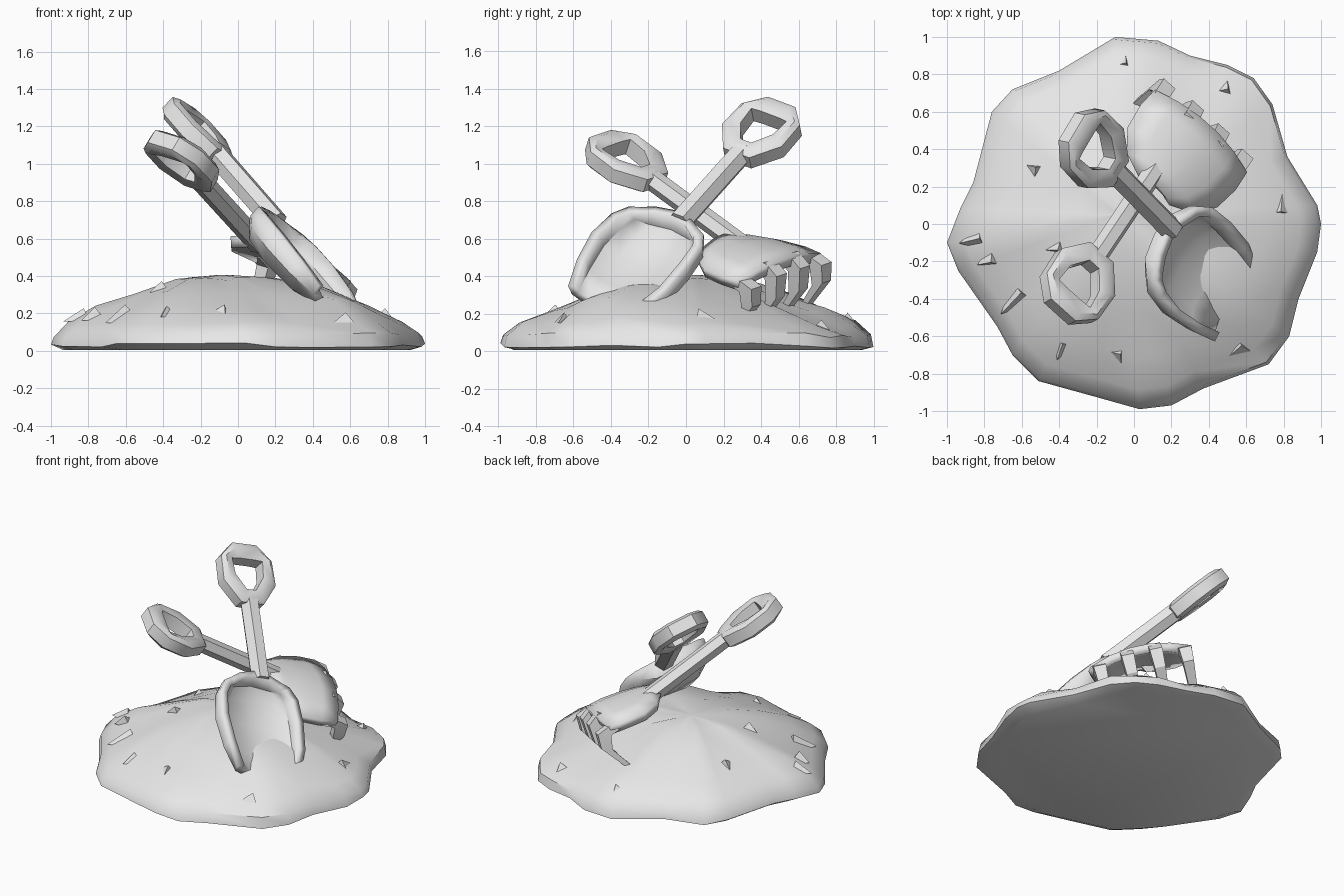
import bpy, bmesh, math, random
from mathutils import Vector, Matrix
from mathutils.bvhtree import BVHTree

if "Cube" in bpy.data.objects:
    bpy.data.objects.remove(bpy.data.objects["Cube"])

random.seed(4)
grey = bpy.data.materials.new("grey")
grey.diffuse_color = (0.8, 0.8, 0.8, 1)
grey.use_nodes = True
grey.node_tree.nodes["Principled BSDF"].inputs["Base Color"].default_value = grey.diffuse_color


def make(name, verts, faces, thick=0, angle=40):
    me = bpy.data.meshes.new(name)
    me.from_pydata([tuple(v) for v in verts], [], faces)
    bm = bmesh.new()
    bm.from_mesh(me)
    bmesh.ops.recalc_face_normals(bm, faces=bm.faces)
    bm.to_mesh(me)
    bm.free()
    ob = bpy.data.objects.new(name, me)
    bpy.context.collection.objects.link(ob)
    me.materials.append(grey)
    if thick:
        mod = ob.modifiers.new("thickness", 'SOLIDIFY')
        mod.thickness, mod.offset = thick, 0
    bpy.ops.object.select_all(action='DESELECT')
    ob.select_set(True)
    bpy.context.view_layer.objects.active = ob
    bpy.ops.object.shade_smooth_by_angle(angle=math.radians(angle))
    return ob


def skin(rows, closed_rows=False, loop=True, caps=False):
    """Quads between equally long rows of points."""
    n, m = len(rows[0]), len(rows)
    verts = [v for r in rows for v in r]
    faces = []
    for i in range(m if closed_rows else m - 1):
        for j in range(n if loop else n - 1):
            a, b = i * n, ((i + 1) % m) * n
            k = (j + 1) % n
            faces.append((a + j, a + k, b + k, b + j))
    if caps:
        faces += [tuple(range(n)), tuple(range((m - 1) * n, m * n))]
    return verts, faces


# Sand mound: outline shrunk towards the peak at rising heights
outline = [(-.1, 1), (.13, .98), (.3, .9), (.5, .85), (.64, .78), (.74, .64), (.82, .36),
           (.98, .1), (1, 0), (.98, -.15), (.88, -.4), (.83, -.6), (.72, -.75), (.37, -.88),
           (.2, -.97), (.03, -.99), (-.22, -.92), (-.51, -.84), (-.65, -.7), (-.73, -.55),
           (-.94, -.25), (-1, -.1), (-.93, .08), (-.86, .22), (-.76, .6), (-.65, .72), (-.4, .82)]
levels = [(.93, .005), (1, .03), (.985, .085), (.9, .15), (.74, .228), (.52, .31), (.27, .38), (.04, .405)]
peak = Vector((-.08, .05))


def swell(x, y):
    g = lambda cx, cy, r: math.exp(-((x - cx) ** 2 + (y - cy) ** 2) / r ** 2)
    return .06 * g(.52, -.35, .25) - .06 * g(.38, .55, .25)


rows = []
for f, z in levels:
    row = []
    for x, y in outline:
        p = peak.lerp(Vector((x, y)), f)
        bump = swell(*p) + random.uniform(-.014, .014) if .1 < f < .95 and z > .01 else 0
        if f > .95:
            bump = random.uniform(-.015, .015)
        row.append(Vector((p.x, p.y, z + bump)))
    rows.append(row)
mv, mf = skin(rows, caps=True)
make("sand_mound", mv, mf, angle=45)
ground = BVHTree.FromPolygons(mv, mf)


class Frame:
    """Tool space: t along the handle, w across, u out of the tool plane."""
    def __init__(self, origin, d, w):
        self.o, self.d = Vector(origin), Vector(d).normalized()
        w = Vector(w)
        self.w = (w - self.d * w.dot(self.d)).normalized()
        self.u = self.d.cross(self.w)
        if self.u.z < 0:
            self.u = -self.u

    def __call__(self, t, w, u):
        return self.o + self.d * t + self.w * w + self.u * u


def grip_and_shaft(name, fr, end, r):
    # Angular grip loop with a bevelled section around a tapered hole
    half = [((-.225, .09), (-.11, .06)), ((-.12, .19), (-.105, .115)),
            ((.06, .195), (.01, .105)), ((.21, .085), (.115, .035))]
    loop = half + [((a, -b), (c, -d)) for (a, b), (c, d) in reversed(half)]
    section = [(0, -.04), (.35, -.062), (1, -.048), (1, .048), (.35, .062), (0, .04)]
    rows = [[fr(o[0] + (i[0] - o[0]) * s, o[1] + (i[1] - o[1]) * s, u) for s, u in section]
            for o, i in loop]
    make(name + "_grip", *skin(rows, closed_rows=True), angle=45)
    # Six-sided shaft
    rows = [[fr(t, r * math.cos(k * math.pi / 3), r * math.sin(k * math.pi / 3))
             for k in range(6)] for t in (.15, end)]
    make(name + "_shaft", *skin(rows, caps=True), angle=30)


# Scoop shovel, dug into the front right
fr = Frame((-.21, .39, 1.16), (.547, -.56, -.626), (.48, .81, -.3))
grip_and_shaft("shovel", fr, .76, .066)
profile = [(-1, 1), (-.95, .45), (-.6, .06), (0, 0), (.6, .06), (.95, .45), (1, 1)]
stations = [(.735, .18, .03, .03, .07), (.76, .225, -.07, .035, .065), (.85, .27, -.12, .04, .05),
            (1.04, .285, -.135, .04, .02), (1.25, .265, -.125, .025, 0),
            (1.42, .21, -.08, 0, 0)]   # t, half width, floor, rim, bend
rows = [[fr(t + bend * a * a, W * a - .05 + .015 * (t > 1.2), lo + (hi - lo) * b) for a, b in profile]
        for t, W, lo, hi, bend in stations]
make("shovel_scoop", *skin(rows, loop=False), thick=.055)

# Rake, resting on the back right
fr = Frame((-.29, -.31, 1.01), (.475, .707, -.52), (.72, -.65, -.22))
grip_and_shaft("rake", fr, .85, .058)
stations = [(.77, .10, .0, -.04), (.83, .24, .03, -.04), (.94, .32, .07, -.02), (1.07, .34, .105, .02),
            (1.18, .33, .12, .05)]   # t, half width, crown, edge
rows = [[fr(t + .02 * (1 - a * a) * (t > .8), .07 + W * a, hi + (lo - hi) * a * a)
         for a in (-1, -.6, -.2, .2, .6, 1)] for t, W, hi, lo in stations]
make("rake_head", *skin(rows, loop=False), thick=.06)

# Four hooked tines
for k, w in enumerate((-.22, -.03, .16, .355)):
    drop = .06 if k in (0, 3) else 0
    path = [(1.13, .11 - drop, .042), (1.23, .08 - drop / 2, .042), (1.27, -.04, .036), (1.22, -.22, .026)]
    rows = [[fr(t + a * h * .8, w + b * h, u + a * h * .7)
             for a, b in ((-1, -1), (-1, 1), (1, 1), (1, -1))] for t, u, h in path]
    make(f"rake_tine_{k + 1}", *skin(rows, caps=True), angle=30)

# Small angular sand clods scattered on the slope: x, y, size
clods = [(-.06, .86, .06), (.48, .72, .07), (.79, .09, .075), (.56, -.66, .06), (-.09, -.69, .06),
         (-.39, -.66, .065), (-.85, -.08, .08), (-.76, -.18, .08), (-.63, -.39, .11),
         (-.53, .28, .075), (-.4, -.12, .07)]
for k, (x, y, s) in enumerate(clods):
    hit = ground.ray_cast(Vector((x, y, 2)), Vector((0, 0, -1)))[0]
    spin = Matrix.Rotation(random.uniform(0, 6.28), 3, 'Z')
    shape = [(-1, -.5, -.4), (.9, -.6, -.4), (.1, .8, -.4), (.3, .1, .5)]
    verts = [hit + spin @ Vector(p) * s for p in shape]
    make(f"clod_{k + 1}", verts, [(0, 1, 2), (0, 1, 3), (1, 2, 3), (2, 0, 3)], angle=20)
